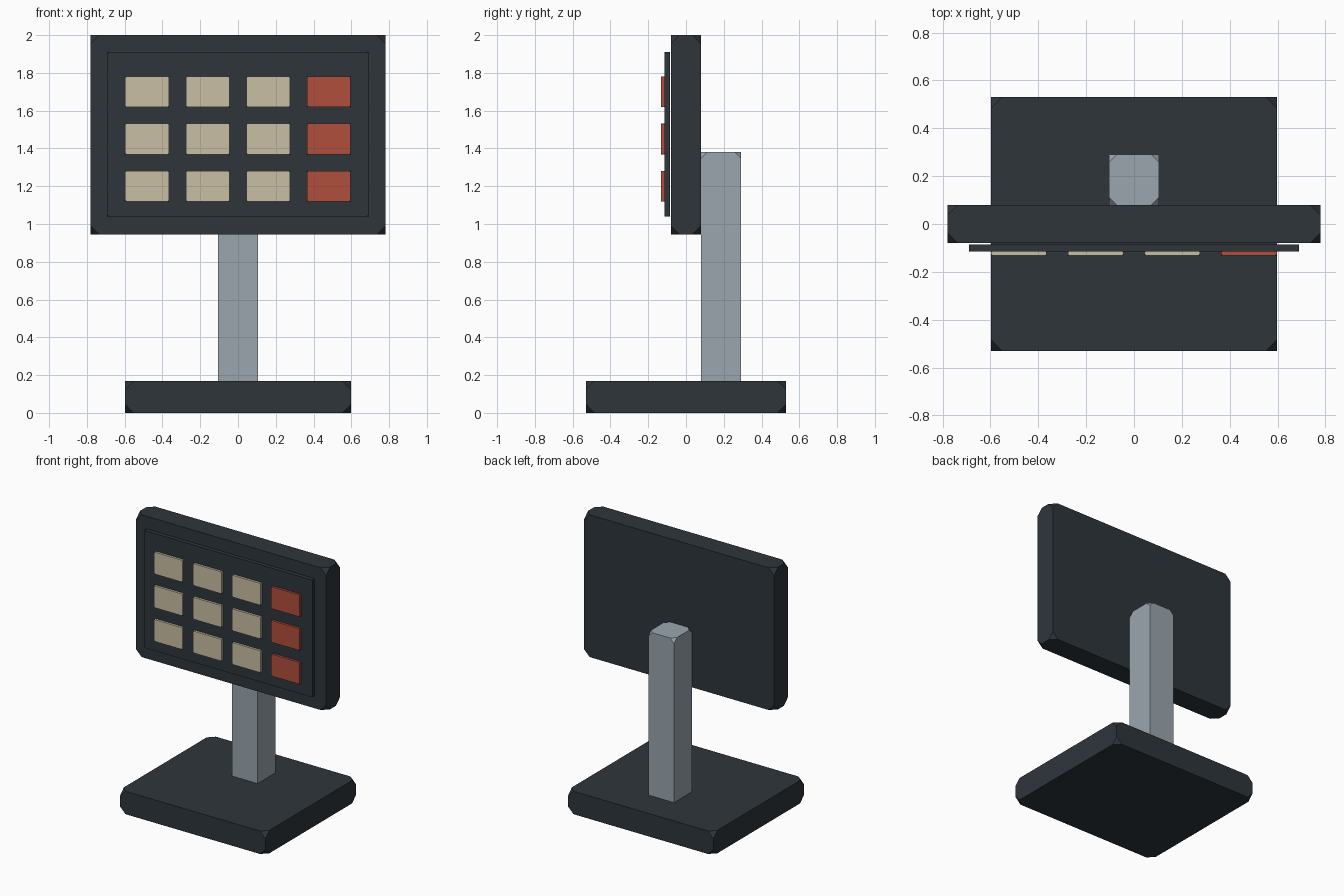
import bpy

if "Cube" in bpy.data.objects:
    bpy.data.objects.remove(bpy.data.objects["Cube"])


def material(name, srgb):
    # flat colour, converted from sRGB bytes to linear
    m = bpy.data.materials.new(name)
    lin = [((c / 255 + 0.055) / 1.055) ** 2.4 for c in srgb]
    m.diffuse_color = (*lin, 1)
    m.use_nodes = True
    m.node_tree.nodes["Principled BSDF"].inputs["Base Color"].default_value = m.diffuse_color
    return m


dark = material("dark slate", (46, 53, 59))
steel = material("pale steel", (155, 166, 174))
cream = material("cream", (201, 191, 163))
red = material("brick red", (176, 78, 60))


def box(name, lo, hi, mat, cut):
    # box with its eight corners sliced off
    centre = [(a + b) / 2 for a, b in zip(lo, hi)]
    bpy.ops.mesh.primitive_cube_add(size=1, location=centre)
    ob = bpy.context.object
    ob.name = name
    ob.data.name = name
    ob.scale = [b - a for a, b in zip(lo, hi)]
    bpy.ops.object.transform_apply(location=False, rotation=False, scale=True)
    ob.data.materials.append(mat)
    bev = ob.modifiers.new("corner_cut", 'BEVEL')
    bev.affect = 'VERTICES'
    bev.width = cut
    bev.segments = 1
    return ob


# stand
box("base", (-0.597, -0.53, 0), (0.597, 0.53, 0.17), dark, 0.045)
box("post", (-0.105, 0.08, 0.11), (0.105, 0.29, 1.382), steel, 0.033)

# display housing and raised face plate
box("housing", (-0.78, -0.08, 0.945), (0.78, 0.08, 2.0), dark, 0.045)
box("face_plate", (-0.69, -0.115, 1.04), (0.69, -0.086, 1.91), dark, 0.008)

# button grid, last column red
for row, z in enumerate((1.70, 1.45, 1.20)):
    for col in range(4):
        x = -0.481 + col * 0.3205
        box(f"button_{row + 1}_{col + 1}",
            (x - 0.116, -0.132, z - 0.081), (x + 0.116, -0.112, z + 0.081),
            red if col == 3 else cream, 0.007)
